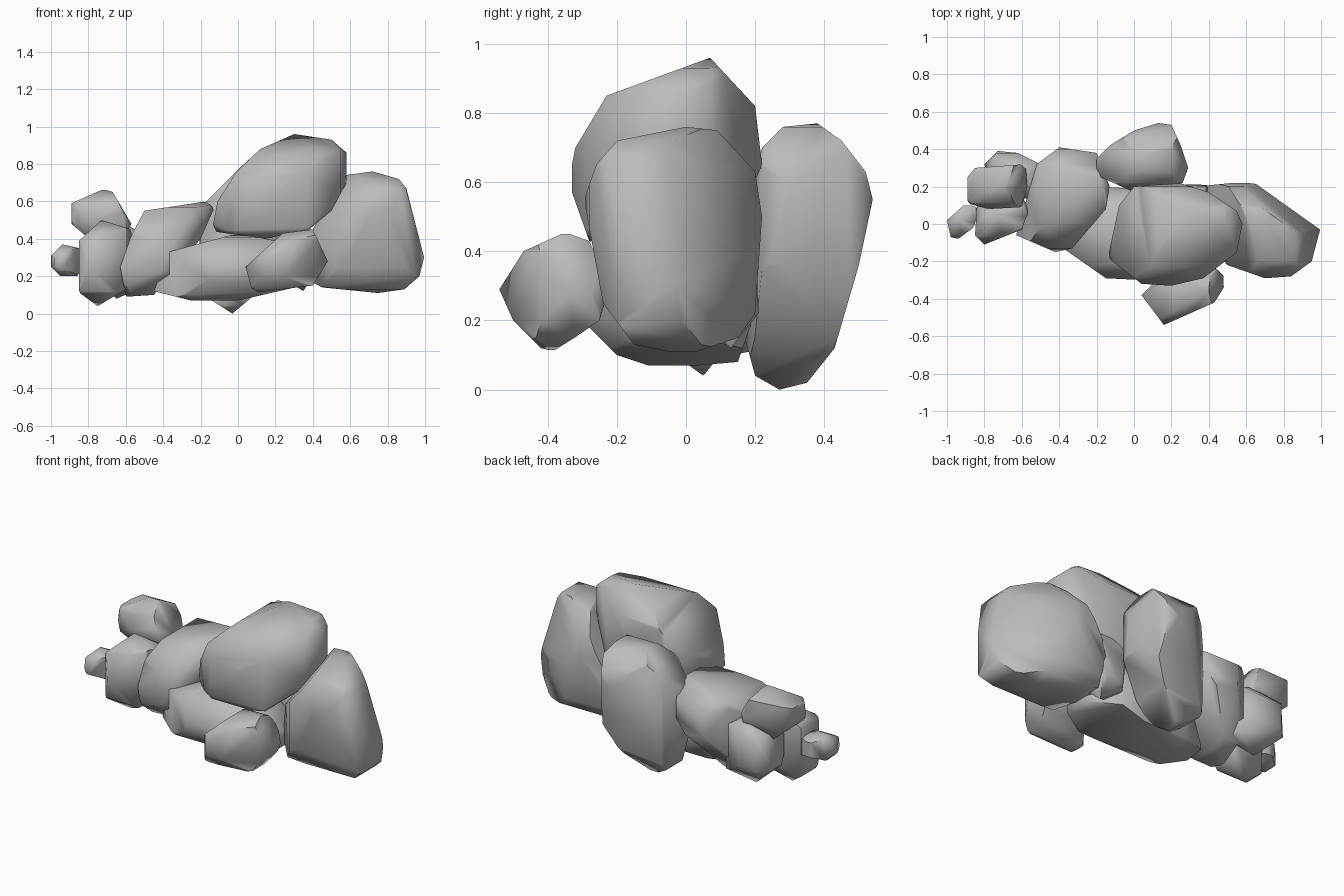
import bpy, bmesh
from mathutils import Vector
from mathutils.geometry import convex_hull_2d

stone = bpy.data.materials.new("stone_grey")
stone.diffuse_color = (.5, .5, .5, 1)


def chip(bm, co, no):
    """Cut a flat face off the stone."""
    bmesh.ops.bisect_plane(bm, geom=bm.verts[:] + bm.edges[:] + bm.faces[:], dist=1e-5,
                           plane_co=co, plane_no=Vector(no).normalized(), clear_outer=True)
    bmesh.ops.holes_fill(bm, edges=bm.edges[:], sides=0)


def rock(name, front, side, top, power=2.6, swell=1.12, chips=()):
    """Boulder: a rounded block chipped flat along its front (x,z), side (y,z) and top (x,y) outlines."""
    xs = [p[0] for p in front + top]
    ys = [p[0] for p in side] + [p[1] for p in top]
    zs = [p[1] for p in front + side]
    lo = Vector((min(xs), min(ys), min(zs)))
    hi = Vector((max(xs), max(ys), max(zs)))
    mid, half = (lo + hi) / 2, (hi - lo) / 2
    bm = bmesh.new()
    bmesh.ops.create_icosphere(bm, subdivisions=3, radius=1)
    for v in bm.verts:
        n = sum(abs(c) ** power for c in v.co) ** (1 / power)
        d = v.co / n * swell
        v.co = mid + Vector((d.x * half.x, d.y * half.y, d.z * half.z))
    for outline, (a, b) in ((front, (0, 2)), (side, (1, 2)), (top, (0, 1))):
        if not outline:
            continue
        pts = [Vector(outline[i]) for i in convex_hull_2d(outline)]
        centre = sum(pts, Vector((0, 0))) / len(pts)
        for p, q in zip(pts, pts[1:] + pts[:1]):
            e = q - p
            n2 = Vector((e.y, -e.x))
            if n2.dot(p - centre) < 0:
                n2 = -n2
            co, no = mid.copy(), Vector((0, 0, 0))
            co[a], co[b], no[a], no[b] = p.x, p.y, n2.x, n2.y
            chip(bm, co, no)
    for co, no in chips:
        chip(bm, co, no)
    bmesh.ops.remove_doubles(bm, verts=bm.verts[:], dist=0.015)
    # close up as a clean convex stone
    hull = bmesh.new()
    for v in bm.verts:
        hull.verts.new(v.co)
    bmesh.ops.convex_hull(hull, input=hull.verts[:])
    loose = [v for v in hull.verts if not v.link_faces]
    bmesh.ops.delete(hull, geom=loose, context='VERTS')
    bmesh.ops.recalc_face_normals(hull, faces=hull.faces[:])
    me = bpy.data.meshes.new(name)
    hull.to_mesh(me)
    hull.free()
    bm.free()
    me.materials.append(stone)
    ob = bpy.data.objects.new(name, me)
    bpy.context.collection.objects.link(ob)
    bpy.ops.object.select_all(action='DESELECT')
    ob.select_set(True)
    bpy.context.view_layer.objects.active = ob
    bpy.ops.object.shade_smooth_by_angle(angle=1.1)
    return ob


# Large boulder at the right end
rock("right_boulder",
     [(.33, .2), (.40, .45), (.57, .74), (.72, .76), (.86, .72), (.9, .67), (.995, .3), (.97, .2), (.89, .13), (.75, .11), (.45, .14)],
     [(-.295, .55), (-.26, .65), (-.2, .72), (0, .76), (.09, .75), (.2, .63), (.22, .5), (.2, .22), (.15, .15), (0, .1), (-.15, .13), (-.24, .25)],
     [(.33, .2), (.63, .23), (.995, -.03), (.95, -.2), (.84, -.28), (.7, -.29), (.5, -.22), (.34, -.05)],
     swell=1.2, chips=[((.6, .05, .75), (-.75, -.25, .61)), ((.82, 0, .7), (.59, .77, .23))])

# Top boulder
rock("top_boulder",
     [(-.14, .44), (-.11, .6), (0, .77), (.12, .88), (.3, .96), (.5, .93), (.58, .86), (.58, .7), (.5, .55), (.38, .45), (.15, .4)],
     [(-.34, .6), (-.32, .7), (-.23, .85), (.07, .96), (.2, .82), (.22, .65), (.12, .42), (-.15, .39), (-.28, .43)],
     [(-.14, -.18), (-.08, .1), (0, .2), (.24, .22), (.4, .17), (.55, .07), (.58, 0), (.55, -.15), (.37, -.29), (.2, -.33), (.04, -.32)],
     swell=1.16)

# Tall leaning slab at the back
rock("back_slab",
     [(-.03, 0), (-.14, .07), (-.21, .27), (-.2, .57), (0, .77), (.2, .76), (.29, .6), (.27, .37), (.15, .15)],
     [(.18, .55), (.22, .7), (.28, .76), (.38, .77), (.45, .72), (.52, .63), (.54, .55), (.5, .36), (.43, .12), (.35, .02), (.27, 0), (.2, .04), (.17, .15)],
     [(-.21, .34), (-.13, .42), (0, .5), (.13, .54), (.2, .53), (.25, .42), (.29, .3), (.26, .22), (0, .17), (-.2, .26)], swell=1.18)

# Long low boulder underneath
rock("base_boulder",
     [(-.45, .12), (-.37, .33), (-.2, .37), (0, .43), (.2, .39), (.38, .25), (.35, .15), (.1, .1), (0, .07), (-.25, .07)],
     [(-.3, .25), (-.28, .18), (-.2, .1), (-.08, .06), (.15, .08), (.21, .25), (.1, .42), (-.2, .41)],
     [(-.45, -.08), (-.15, -.29), (.05, -.3), (.35, -.15), (.38, 0), (.2, .18), (-.2, .2), (-.42, .07)], swell=1.16)

# Boulder left of the middle
rock("left_boulder",
     [(-.63, .25), (-.57, .42), (-.5, .55), (-.17, .6), (-.12, .58), (-.2, .4), (-.45, .1), (-.6, .09)],
     [(-.15, .22), (-.13, .4), (0, .57), (.25, .6), (.4, .5), (.41, .35), (.25, .12), (0, .08)],
     [(-.63, -.06), (-.42, -.15), (-.33, -.13), (-.15, .08), (-.13, .2), (-.2, .38), (-.4, .41), (-.52, .32)], swell=1.2)

# Smaller stone in front
rock("front_stone",
     [(.04, .25), (.24, .43), (.4, .45), (.48, .28), (.4, .15), (.08, .11)],
     [(-.54, .29), (-.47, .4), (-.35, .455), (-.28, .43), (-.22, .3), (-.25, .2), (-.38, .11), (-.42, .12), (-.5, .2)],
     [(.04, -.38), (.16, -.54), (.43, -.42), (.48, -.34), (.48, -.27), (.43, -.22), (.3, -.22), (.1, -.32)])

# Cluster of stones at the left end
rock("left_front_stone",
     [(-.86, .12), (-.86, .38), (-.73, .5), (-.57, .45), (-.56, .3), (-.6, .13), (-.75, .04)],
     [(-.11, .25), (-.07, .42), (.05, .5), (.15, .4), (.14, .15), (.05, .04), (-.06, .12)],
     [(-.85, -.06), (-.8, -.11), (-.6, -.03), (-.56, .08), (-.6, .15), (-.84, .1)])
rock("left_upper_stone",
     [(-.89, .48), (-.89, .59), (-.72, .665), (-.67, .65), (-.57, .48), (-.63, .37), (-.75, .36)],
     [(.08, .5), (.11, .6), (.2, .66), (.32, .6), (.33, .48), (.24, .36), (.14, .38)],
     [(-.89, .11), (-.78, .08), (-.6, .09), (-.57, .2), (-.58, .32), (-.85, .3), (-.89, .25)])
rock("left_back_stone",
     [(-.8, .22), (-.75, .4), (-.6, .48), (-.47, .4), (-.48, .15), (-.65, .08)],
     [(.12, .25), (.14, .42), (.28, .48), (.38, .38), (.39, .22), (.25, .08)],
     [(-.8, .32), (-.73, .39), (-.62, .38), (-.46, .3), (-.5, .14), (-.75, .13)])
rock("left_tip_stone",
     [(-1, .25), (-1, .31), (-.94, .37), (-.85, .35), (-.81, .27), (-.86, .2), (-.95, .2)],
     [(-.08, .24), (-.06, .33), (.02, .37), (.1, .33), (.1, .24), (0, .2)],
     [(-1, .02), (-.98, -.07), (-.94, -.08), (-.86, -.02), (-.82, .08), (-.9, .11)])

# Small upright stone wedged between right boulder and back slab
rock("wedge_stone",
     [(.22, .2), (.24, .45), (.32, .56), (.38, .5), (.42, .25), (.35, .12)],
     [(.04, .2), (.06, .45), (.13, .56), (.2, .45), (.21, .22), (.13, .12)], [])
